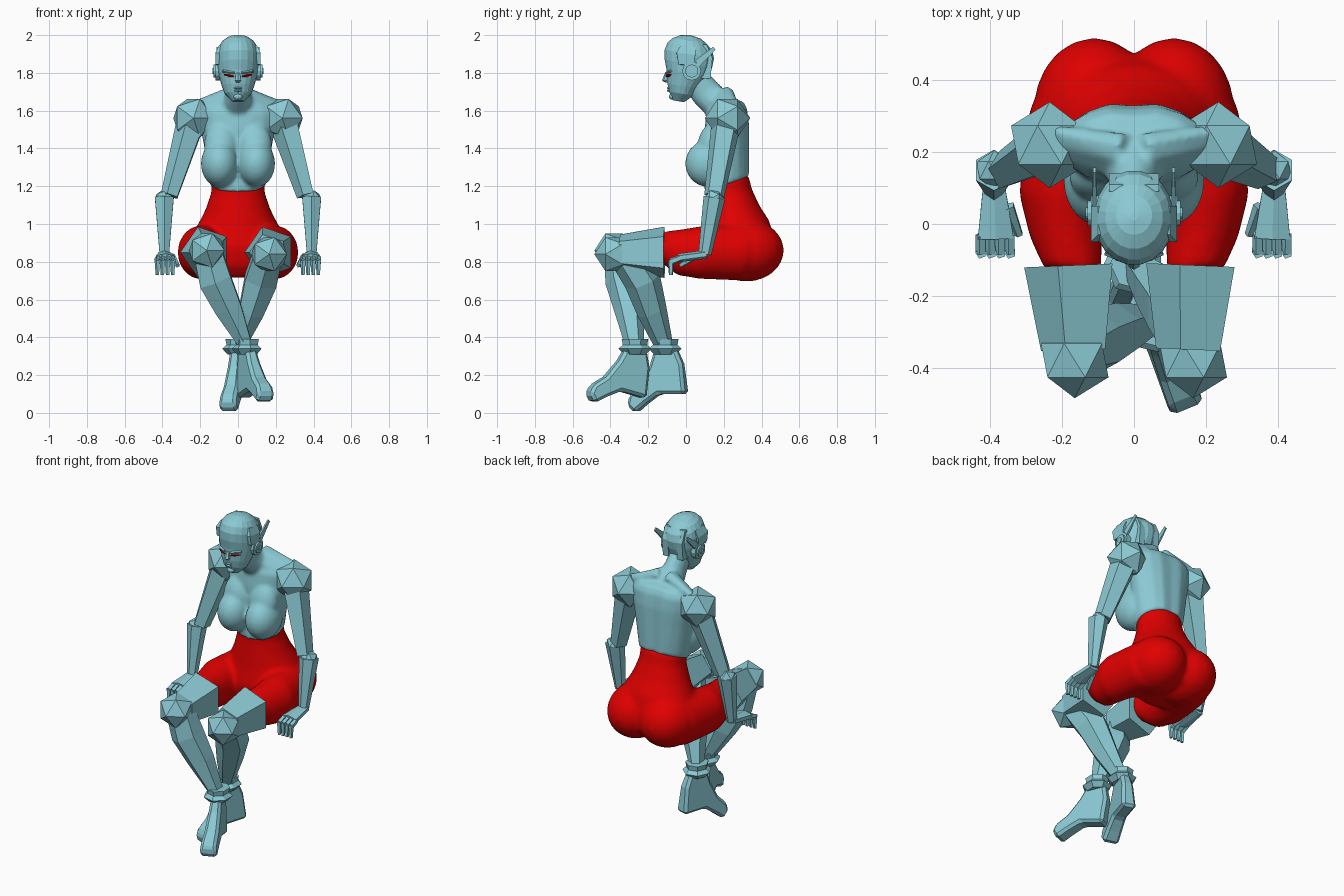
import bpy, bmesh
from math import pi, cos, sin, radians
from mathutils import Vector, Matrix

cube = bpy.data.objects.get("Cube")
if cube:
    bpy.data.objects.remove(cube, do_unlink=True)


def material(name, rgb):
    mat = bpy.data.materials.new(name)
    mat.use_nodes = True
    mat.diffuse_color = (*rgb, 1)
    mat.node_tree.nodes["Principled BSDF"].inputs["Base Color"].default_value = (*rgb, 1)
    return mat


BLUE = material("pale teal", (.26, .59, .66))
RED = material("bright red", (.74, 0, 0))
SIDES = {"left": 1, "right": -1}


def loft(bm, sections, sides=6):
    """Closed tube through sections (x, y, z, side radius, depth radius)."""
    direction = (Vector(sections[-1][:3]) - Vector(sections[0][:3])).normalized()
    across = Vector((1, 0, 0))
    across = (across - direction * across.dot(direction)).normalized()
    if abs(direction.x) > .9:
        across = direction.orthogonal().normalized()
    depth = direction.cross(across)
    grow = 1 / cos(pi / sides)
    rings = []
    for x, y, z, width, thick in sections:
        ring = []
        for i in range(sides):
            angle = pi * (i + i + 1) / sides
            offset = across * width * cos(angle) + depth * thick * sin(angle)
            ring.append(bm.verts.new(Vector((x, y, z)) + offset * grow))
        rings.append(ring)
    for low, high in zip(rings, rings[1:]):
        for i in range(sides):
            bm.faces.new((low[i - 1], low[i], high[i], high[i - 1]))
    bm.faces.new(rings[0])
    bm.faces.new(rings[-1])


def ball(bm, centre, radii, tilt=0):
    place = Matrix.Translation(centre) @ Matrix.Rotation(radians(tilt), 4, 'X') @ Matrix.Diagonal((*radii, 1))
    bmesh.ops.create_uvsphere(bm, u_segments=20, v_segments=12, radius=1, matrix=place)


def finish(name, bm, mat=BLUE, smooth=False):
    bmesh.ops.recalc_face_normals(bm, faces=bm.faces)
    for face in bm.faces:
        face.smooth = smooth
    mesh = bpy.data.meshes.new(name)
    bm.to_mesh(mesh)
    bm.free()
    mesh.materials.append(mat)
    part = bpy.data.objects.new(name, mesh)
    bpy.context.collection.objects.link(part)
    return part


def fuse(part, voxel, rounds):
    """Merge overlapping volumes into one softened surface."""
    remesh = part.modifiers.new("fuse", 'REMESH')
    remesh.mode = 'VOXEL'
    remesh.voxel_size = voxel
    remesh.use_smooth_shade = True
    part.modifiers.new("soften", 'SMOOTH').iterations = rounds


def tube(name, sections, sides=6):
    bm = bmesh.new()
    loft(bm, sections, sides)
    return finish(name, bm)


def joint(name, centre, radius):
    """Faceted twenty-sided joint with a corner facing forward."""
    bm = bmesh.new()
    place = Matrix.Translation(centre) @ Matrix.Rotation(pi / 2, 4, 'X')
    bmesh.ops.create_icosphere(bm, subdivisions=1, radius=radius, matrix=place)
    return finish(name, bm)


def stack(rows):
    """Rows of (z, half width, front y, back y) to loft sections."""
    return [(0, (front + back) / 2, z, width, (back - front) / 2) for z, width, front, back in rows]


# Trousers: pelvis, seat and thighs fused into one smooth surface
bm = bmesh.new()
loft(bm, stack([(1.25, .14, .11, .33), (1.17, .14, .11, .35), (1.08, .17, .1, .39),
                (1, .21, .09, .44), (.9, .25, .07, .47), (.8, .24, .09, .47), (.73, .18, .14, .42)]), 24)
for s in SIDES.values():
    ball(bm, (s * .11, .32, .86), (.17, .2, .165))
    loft(bm, [(s * .15, .32, .85, .14, .15), (s * .2, .08, .85, .12, .14),
              (s * .19, -.04, .85, .1, .12), (s * .17, -.13, .88, .08, .08)], 20)
fuse(finish("trousers", bm, RED, True), .014, 10)

# Upper body: ribcage with a rising hem and spine groove, bust, neck and shoulder slopes
bm = bmesh.new()
loft(bm, stack([(1.21, .15, .1, .34), (1.42, .18, .1, .34), (1.52, .2, .1, .34),
                (1.6, .21, .11, .33), (1.64, .18, .13, .31), (1.66, .09, .11, .26)]), 18)
for vert in bm.verts:
    if vert.co.z < 1.25:
        vert.co.z += (vert.co.y - .22) * .3
    if abs(vert.co.x) < .04 and vert.co.y > .25:
        vert.co.y -= .012
loft(bm, [(0, .22, 1.57, .13, .08), (0, .16, 1.64, .08, .08), (0, .1, 1.7, .06, .08),
          (0, .04, 1.78, .06, .07)], 14)
for s in SIDES.values():
    ball(bm, (s * .097, .12, 1.32), (.1, .125, .125), -8)
    ball(bm, (s * .09, .13, 1.42), (.09, .07, .12), -12)
    loft(bm, [(s * .02, .19, 1.67, .07, .05), (s * .21, .22, 1.6, .07, .03)], 8)
fuse(finish("upper_body", bm, BLUE, True), .011, 6)

# Head, nose, lips and chin
tube("head", stack([(1.65, .03, -.07, -.01), (1.69, .07, -.09, .04), (1.73, .085, -.1, .07),
                    (1.8, .105, -.105, .12), (1.85, .11, -.115, .14), (1.9, .11, -.115, .15),
                    (1.94, .1, -.1, .14), (1.97, .08, -.07, .11), (1.99, .05, -.03, .08),
                    (2, .01, .01, .03)]), 20)
tube("nose", [(0, -.1, 1.8, .01, .01), (0, -.11, 1.76, .016, .015), (0, -.1, 1.75, .01, .01)])
bm = bmesh.new()
for z in (1.72, 1.706):
    ball(bm, (0, -.092, z), (.022, .009, .006))
ball(bm, (0, -.075, 1.674), (.024, .015, .016))
finish("lips_and_chin", bm, BLUE, True)

eyes, ears, plates = bmesh.new(), bmesh.new(), bmesh.new()
for s in SIDES.values():
    # Eyes, with brows above them
    loft(eyes, [(s * .022, -.104, 1.782, .003, .003), (s * .047, -.096, 1.786, .004, .009),
                (s * .073, -.081, 1.79, .003, .003)])
    loft(plates, [(s * .02, -.105, 1.8, .005, .005), (s * .08, -.08, 1.81, .005, .005)], 4)
    # Ear discs with raised centres, and swept-back blades
    for x, radius in ((.105, .05), (.115, .035), (.12, .016)):
        place = Matrix.Translation((s * x, .03, 1.81)) @ Matrix.Rotation(pi / 2, 4, 'Y')
        bmesh.ops.create_cone(ears, cap_ends=True, segments=12, radius1=radius, radius2=radius,
                              depth=.03, matrix=place)
    loft(ears, [(s * .11, .06, 1.85, .006, .02), (s * .11, .15, 1.93, .004, .01)], 4)
    # Temple plates and skull ribs
    loft(plates, [(s * .1, 0, 1.84, .02, .04), (s * .11, 0, 1.9, .01, .05),
                  (s * .09, .01, 1.94, .01, .04)], 4)
    loft(plates, [(s * .05, .1, 1.77, .02, .03), (s * .05, .12, 1.88, .02, .02),
                  (s * .05, .1, 1.95, .02, .01)], 4)
finish("eyes", eyes, RED)
finish("ears", ears)
finish("head_plates", plates)

for side, s in SIDES.items():
    # Arms
    joint(side + "_shoulder", (s * .235, .22, 1.56), .12)
    joint(side + "_elbow", (s * .39, .15, 1.13), .055)
    tube(side + "_upper_arm", [(s * .25, .21, 1.52, .065, .065), (s * .36, .15, 1.15, .04, .045)], 5)
    tube(side + "_forearm", [(s * .39, .15, 1.14, .05, .05), (s * .39, .1, .84, .025, .03)])
    # Hands: palm, four bent fingers and a thumb
    bm = bmesh.new()
    loft(bm, [(s * .39, .11, .84, .03, .02), (s * .385, -.04, .82, .05, .02)])
    for finger in range(4):
        x = s * (.345 + .027 * finger)
        loft(bm, [(x, -.03, .82, .012, .014), (x, -.08, .8, .013, .016)], 5)
        loft(bm, [(x, -.08, .81, .013, .014), (x, -.08, .73, .008, .009)], 5)
    loft(bm, [(s * .35, .05, .83, .015, .015), (s * .32, -.03, .78, .01, .01)], 5)
    finish(side + "_hand", bm)
    # Lower thighs and knees
    tube(side + "_thigh", [(s * .17, -.115, .85, .11, .115), (s * .16, -.35, .85, .08, .08)], 5)
    joint(side + "_knee", (s * .165, -.38, .85 - s * .01), .105)

# Crossed shins
tube("right_shin", [(-.16, -.35, .85, .075, .07), (-.12, -.33, .7, .085, .085),
                    (-.05, -.3, .55, .07, .07), (.05, -.27, .34, .03, .04)])
tube("left_shin", [(.16, -.32, .84, .075, .08), (.12, -.23, .7, .085, .085),
                   (.07, -.18, .54, .065, .07), (0, -.11, .34, .03, .04)])

# High-arched feet: a side profile (y, z) about the ankle, wider toward the toes
PROFILE = [(-.05, .01), (-.08, -.09), (-.13, -.19), (-.19, -.25), (-.2, -.3), (-.16, -.34),
           (-.1, -.29), (-.03, -.24), (.12, -.24), (.1, -.08), (.06, .01)]
for side, ankle, yaw, pitch in (("right", Vector((.05, -.27, .34)), 22, -15),
                                ("left", Vector((0, -.11, .34)), -17, 0)):
    place = (Matrix.Translation(ankle) @ Matrix.Rotation(radians(yaw), 4, 'Z')
             @ Matrix.Rotation(radians(pitch), 4, 'X'))
    bm = bmesh.new()
    inner, outer = [], []
    for y, z in PROFILE:
        width = .03 - z * .06
        inner.append(bm.verts.new(place @ Vector((-width, y, z))))
        outer.append(bm.verts.new(place @ Vector((width, y, z))))
    bm.faces.new(inner)
    bm.faces.new(outer)
    for i in range(len(PROFILE)):
        bm.faces.new((inner[i - 1], inner[i], outer[i], outer[i - 1]))
    chamfer = finish(side + "_foot", bm).modifiers.new("chamfer", 'BEVEL')
    chamfer.width = .016
    chamfer.segments = 1
    # Flared ankle cuff
    rows = ((-.03, .05), (0, .075), (.02, .055), (.05, .06))
    tube(side + "_cuff", [(*(ankle + Vector((0, 0, up))), radius, radius + .005) for up, radius in rows], 7)
